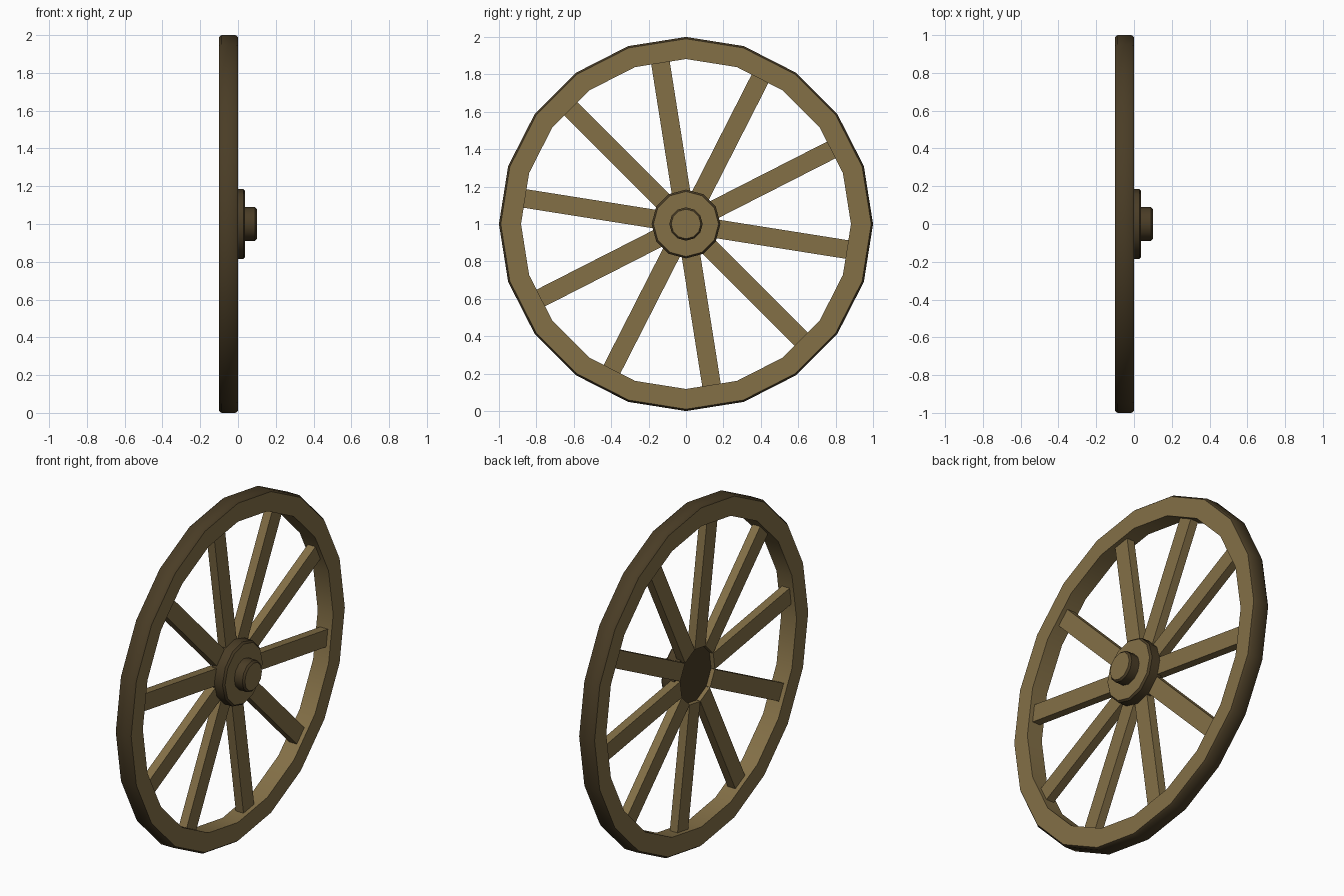
import bpy, bmesh, math
from mathutils import Matrix, Vector

if "Cube" in bpy.data.objects:
    bpy.data.objects.remove(bpy.data.objects["Cube"])


def material(name, rgb):
    mat = bpy.data.materials.new(name)
    mat.diffuse_color = (*rgb, 1)
    mat.use_nodes = True
    mat.node_tree.nodes["Principled BSDF"].inputs["Base Color"].default_value = mat.diffuse_color
    return mat


wood = material("weathered_wood", (0.228, 0.16, 0.062))
dark = material("dark_wood", (0.068, 0.046, 0.019))
CENTER = Vector((0, 0, 1))


def finish(name, bm):
    mesh = bpy.data.meshes.new(name)
    bm.to_mesh(mesh)
    bm.free()
    mesh.materials.append(wood)
    mesh.materials.append(dark)
    obj = bpy.data.objects.new(name, mesh)
    bpy.context.collection.objects.link(obj)
    return obj


def lathe(name, profile, sides, ring=False):
    """Turn (x, radius) points about the axle; ring closes the profile, else ends are capped."""
    bm = bmesh.new()
    loops = []
    for x, r in profile:
        loops.append([bm.verts.new(CENTER + Vector((x, r * math.cos(a), r * math.sin(a))))
                      for a in (2 * math.pi * i / sides for i in range(sides))])
    count = len(loops)
    for j in range(count if ring else count - 1):
        a, b = loops[j], loops[(j + 1) % count]
        for i in range(sides):
            k = (i + 1) % sides
            bm.faces.new((a[i], a[k], b[k], b[i]))
    if not ring:
        bm.faces.new(loops[0])
        bm.faces.new(loops[-1])
    bmesh.ops.recalc_face_normals(bm, faces=bm.faces)
    # Dark wood on outward-facing edges and chamfers, and on the hub's back
    for f in bm.faces:
        out = f.calc_center_median() - CENTER
        out.x = 0
        outward = out.length > 0.01 and f.normal.dot(out.normalized()) > 0.2
        back = not ring and f.normal.x < -0.9
        f.material_index = 1 if outward or back else 0
    obj = finish(name, bm)
    bpy.ops.object.select_all(action='DESELECT')
    obj.select_set(True)
    bpy.context.view_layer.objects.active = obj
    bpy.ops.object.shade_smooth_by_angle(angle=math.radians(40))


# Rim: 20 sides, chamfered outer edges
lathe("rim", [(-0.1, 0.882), (-0.1, 0.99), (-0.087, 1.0),
              (-0.013, 1.0), (0, 0.99), (0, 0.882)], 20, ring=True)

# Hub plate and axle cap
lathe("hub", [(-0.05, 0.184), (0.028, 0.184), (0.038, 0.174)], 12)
lathe("axle_cap", [(0.03, 0.089), (0.09, 0.089), (0.1, 0.079)], 12)

# Ten flat spokes between hub and rim
INNER, OUTER = 0.155, 0.89
for n in range(10):
    bm = bmesh.new()
    bmesh.ops.create_cube(bm, size=1)
    bm.transform(Matrix.Translation(CENTER)
                 @ Matrix.Rotation(math.radians(27 + 36 * n), 4, 'X')
                 @ Matrix.Translation((-0.05, (INNER + OUTER) / 2, 0))
                 @ Matrix.Diagonal((0.05, OUTER - INNER, 0.1, 1)))
    finish(f"spoke_{n + 1}", bm)
